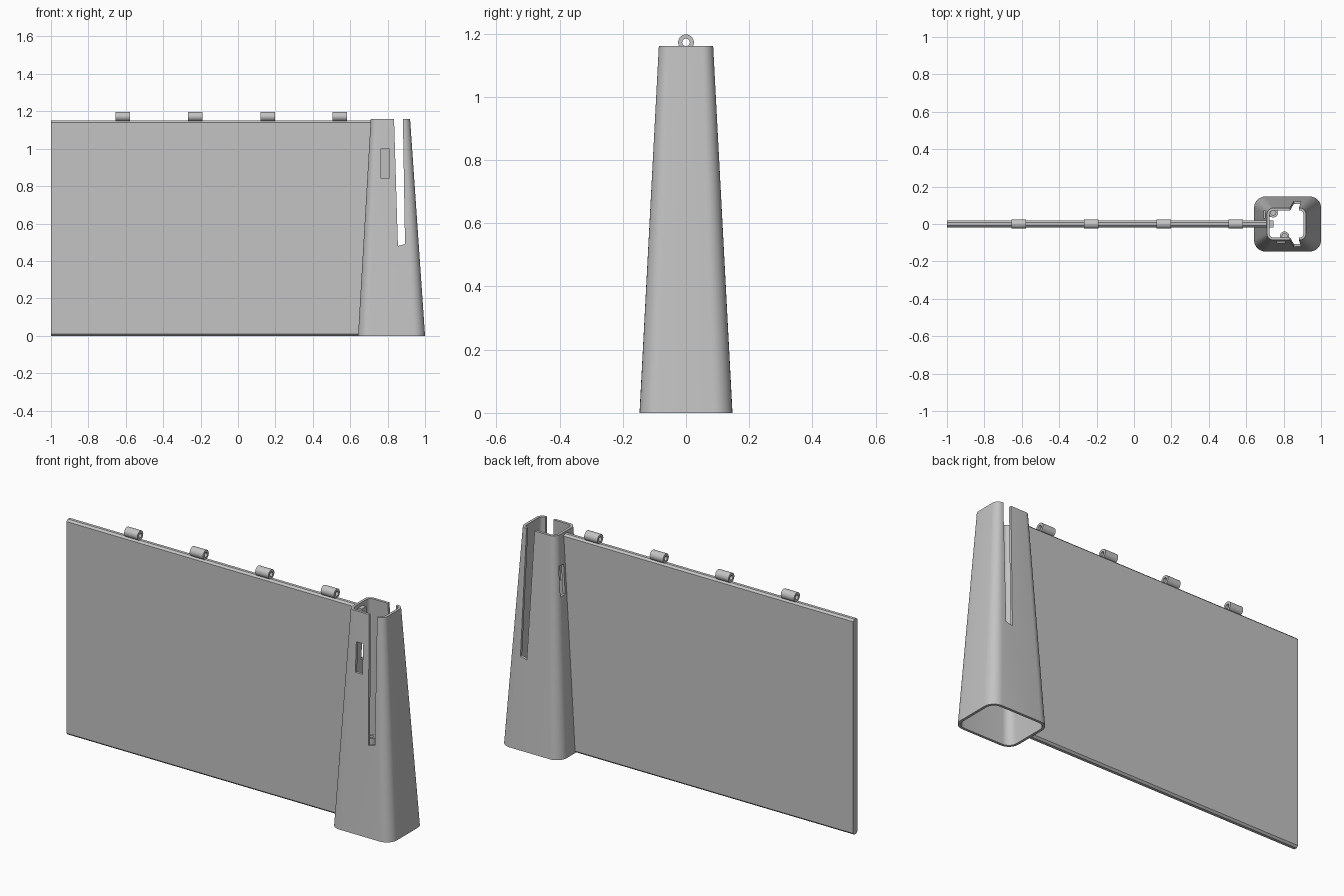
import bpy, bmesh, math
from mathutils import Vector

cube = bpy.data.objects.get("Cube")
if cube:
    bpy.data.objects.remove(cube, do_unlink=True)

grey = bpy.data.materials.new("plain grey")
grey.use_nodes = True
GREY = (0.55, 0.55, 0.55, 1)
grey.diffuse_color = GREY
grey.node_tree.nodes["Principled BSDF"].inputs["Base Color"].default_value = GREY


def loft(name, rings, closed=False, smooth=True):
    """Skin equal-sized rings; closed joins last to first, otherwise the ends are capped."""
    bm = bmesh.new()
    loops = [[bm.verts.new(p) for p in ring] for ring in rings]
    n = len(loops[0])
    pairs = list(zip(loops, loops[1:]))
    if closed:
        pairs.append((loops[-1], loops[0]))
    else:
        bm.faces.new(loops[0])
        bm.faces.new(loops[-1])
    for a, b in pairs:
        for i in range(n):
            j = (i + 1) % n
            bm.faces.new((a[i], a[j], b[j], b[i]))
    bmesh.ops.recalc_face_normals(bm, faces=bm.faces)
    mesh = bpy.data.meshes.new(name)
    bm.to_mesh(mesh)
    bm.free()
    mesh.materials.append(grey)
    obj = bpy.data.objects.new(name, mesh)
    bpy.context.collection.objects.link(obj)
    if smooth:
        smooth_shade(obj)
    return obj


def activate(obj):
    bpy.ops.object.select_all(action='DESELECT')
    obj.select_set(True)
    bpy.context.view_layer.objects.active = obj


def smooth_shade(obj):
    activate(obj)
    bpy.ops.object.shade_smooth_by_angle(angle=math.radians(30))


def box(name, x0, x1, y0, y1, z0, z1):
    rings = [[(x0, y0, z), (x1, y0, z), (x1, y1, z), (x0, y1, z)] for z in (z0, z1)]
    return loft(name, rings, smooth=False)


def rounded_ring(cx, hx, hy, r, z, steps=8):
    pts = []
    for k, (sx, sy) in enumerate(((1, 1), (-1, 1), (-1, -1), (1, -1))):
        for s in range(steps + 1):
            a = math.pi / 2 * (k + s / steps)
            pts.append((cx + sx * (hx - r) + r * math.cos(a),
                        sy * (hy - r) + r * math.sin(a), z))
    return pts


def circle(centre, r, u, v, n=24):
    c, u, v = Vector(centre), Vector(u), Vector(v)
    return [c + r * (math.cos(t) * u + math.sin(t) * v)
            for t in (2 * math.pi * i / n for i in range(n))]


X, Y, Z = (1, 0, 0), (0, 1, 0), (0, 0, 1)

# Hollow tapered tower
WALL, TOP = 0.014, 1.16
tower = loft("tower", [
    rounded_ring(0.821, 0.179, 0.147, 0.06, 0),
    rounded_ring(0.815, 0.105, 0.086, 0.035, TOP),
    rounded_ring(0.815, 0.105 - WALL, 0.086 - WALL, 0.035 - WALL, TOP),
    rounded_ring(0.821, 0.179 - WALL, 0.147 - WALL, 0.06 - WALL, 0),
], closed=True, smooth=False)

# Tall slot through front and back, and two small windows
slot = [(0.855, 0.48), (0.893, 0.49), (0.881, 1.2), (0.833, 1.2)]
cutters = [
    loft("slot_cutter", [[(x, y, z) for x, z in slot] for y in (-0.3, 0.3)], smooth=False),
    box("front_window_cutter", 0.765, 0.806, -0.2, -0.04, 0.84, 1.0),
    box("side_window_cutter", 0.6, 0.75, 0.032, 0.07, 0.84, 1.0),
]
for cutter in cutters:
    cutter.hide_render = True
    mod = tower.modifiers.new("cut", 'BOOLEAN')
    mod.operation = 'DIFFERENCE'
    mod.solver = 'EXACT'
    mod.object = cutter
    activate(tower)
    bpy.ops.object.modifier_apply(modifier=mod.name)
    bpy.data.objects.remove(cutter, do_unlink=True)
smooth_shade(tower)

# Panel with chamfered long edges; its end follows the tower's slope
T, C, H = 0.018, 0.01, 1.15
section = [(-T + C, 0), (T - C, 0), (T, C), (T, H - C),
           (T - C, H), (C - T, H), (-T, H - C), (-T, C)]
loft("panel", [[(-1, y, z) for y, z in section],
               [(0.65 + 0.06 * z, y, z) for y, z in section]], smooth=False)
box("panel_tab", 0.7, 0.745, -T, T, 1.0, 1.14)

# Hinge barrels along the top edge
for i in range(4):
    x0 = -0.655 + 0.387 * i
    loft(f"hinge_barrel_{i + 1}",
         [circle((x, 0, 1.172), r, Y, Z)
          for x, r in ((x0, 0.025), (x0 + 0.078, 0.025), (x0 + 0.078, 0.012), (x0, 0.012))],
         closed=True)


# Screw bosses inside the tower, tapering down into the wall
def boss(name, x, y, tip):
    rings = [(tip, 0.2, 0.002), ((x, y), 0.33, 0.025), ((x, y), 0.43, 0.025),
             ((x, y), 0.43, 0.013), ((x, y), 0.35, 0.013)]
    loft(name, [circle((c[0], c[1], z), r, X, Y) for c, z, r in rings])


boss("side_boss", 0.745, 0.06, (0.67, 0.06))
box("side_boss_web", 0.672, 0.725, 0.04, 0.08, 0.33, 0.43)
boss("front_boss", 0.805, -0.065, (0.805, -0.124))
box("front_boss_web", 0.785, 0.825, -0.116, -0.085, 0.33, 0.43)
